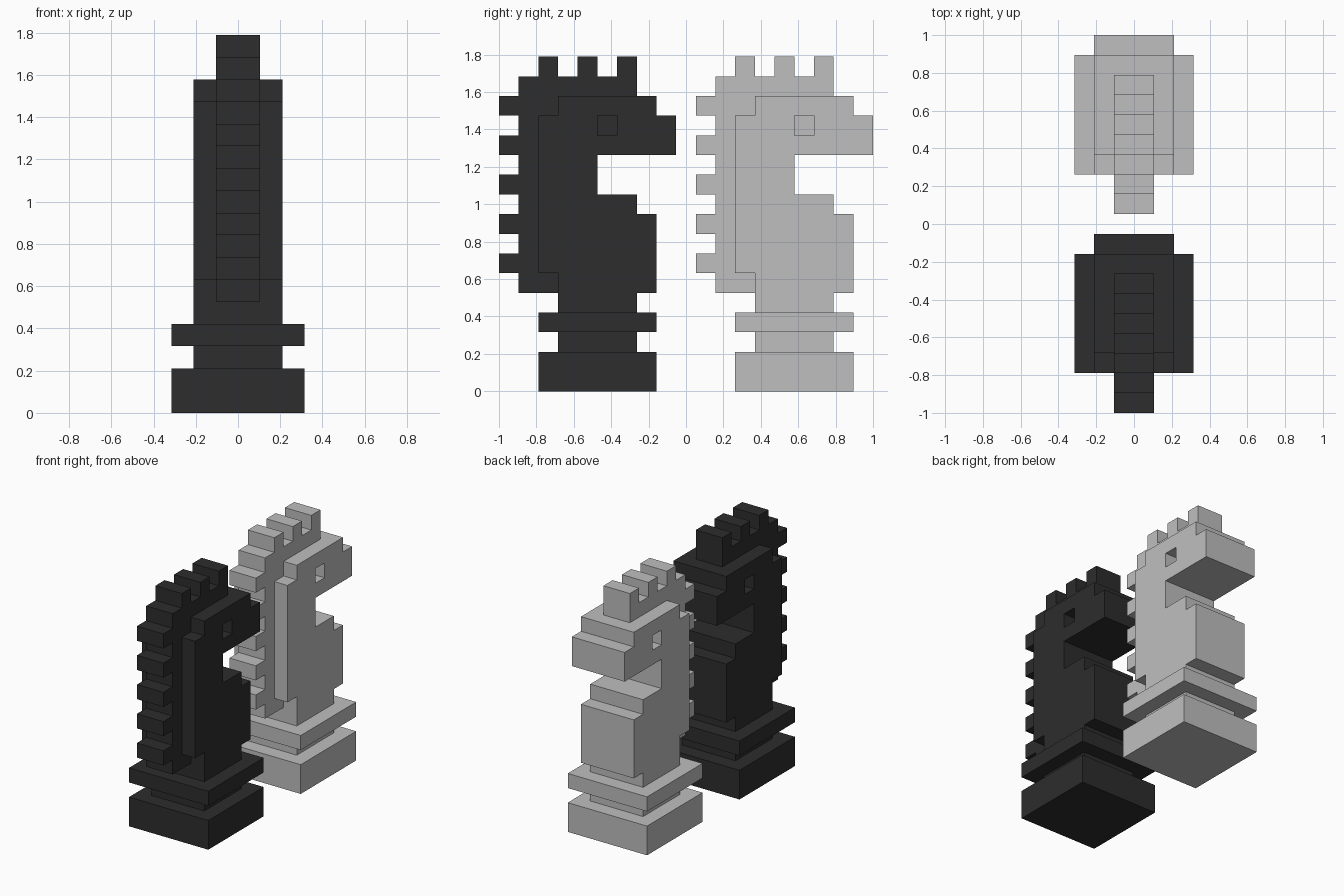
import bpy
import bmesh

cube = bpy.data.objects.get("Cube")
if cube:
    bpy.data.objects.remove(cube, do_unlink=True)

U = 2 / 19  # one block of the blocky design


def make_material(name, value):
    mat = bpy.data.materials.new(name)
    mat.use_nodes = True
    color = (value, value, value, 1)
    mat.diffuse_color = color
    bsdf = mat.node_tree.nodes["Principled BSDF"]
    bsdf.inputs["Base Color"].default_value = color
    bsdf.inputs["Roughness"].default_value = 0.7
    return mat


def extrude_profile(name, profile, x0, x1, shift, mat):
    """Extrude a (y, z) outline, given in blocks, from x0 to x1."""
    bm = bmesh.new()
    verts = [bm.verts.new((x0 * U, (y + shift) * U - 1, z * U)) for y, z in profile]
    face = bm.faces.new(verts)
    ext = bmesh.ops.extrude_face_region(bm, geom=[face])
    moved = [v for v in ext["geom"] if isinstance(v, bmesh.types.BMVert)]
    bmesh.ops.translate(bm, verts=moved, vec=((x1 - x0) * U, 0, 0))
    bmesh.ops.recalc_face_normals(bm, faces=bm.faces)
    mesh = bpy.data.meshes.new(name)
    bm.to_mesh(mesh)
    bm.free()
    mesh.materials.append(mat)
    obj = bpy.data.objects.new(name, mesh)
    bpy.context.collection.objects.link(obj)
    return obj


def rect(y0, y1, z0, z1):
    return [(y0, z0), (y1, z0), (y1, z1), (y0, z1)]


# Stacked pedestal: name, y range, z range, half width
PEDESTAL = [
    ("base", 2, 8, 0, 2, 3),
    ("lower_neck", 3, 7, 2, 3, 2),
    ("collar", 2, 8, 3, 4, 3),
    ("upper_neck", 3, 7, 4, 5, 2),
]

# Chest, throat, muzzle and brow outline
BODY = [(3, 5), (8, 5), (8, 9), (7, 9), (7, 10), (5, 10), (5, 12), (9, 12),
        (9, 14), (8, 14), (8, 15), (3, 15), (3, 14), (2, 14), (2, 6), (3, 6)]

# Mane outline: inner edge hugs the body, outer edge is a comb of teeth
MANE = [(1, 5), (3, 5), (3, 6), (2, 6), (2, 14), (3, 14), (3, 15), (7, 15)]
for y in (6, 4, 2):
    MANE += [(y + 1, 17), (y, 17), (y, 16)]
    if y > 2:
        MANE.append((y - 1, 16))
MANE.append((1, 16))
for z in (14, 12, 10, 8, 6):
    MANE += [(1, z + 1), (0, z + 1), (0, z), (1, z)]


def build_knight(prefix, shift, mat):
    for name, y0, y1, z0, z1, half in PEDESTAL:
        extrude_profile(f"{prefix}_{name}", rect(y0, y1, z0, z1), -half, half, shift, mat)
    extrude_profile(f"{prefix}_mane", MANE, -1, 1, shift, mat)
    body = extrude_profile(f"{prefix}_horse_body", BODY, -2, 2, shift, mat)

    # Square eye sockets, one block deep on each side
    for x0, x1 in ((-3, -1), (1, 3)):
        cutter = extrude_profile("eye_cutter", rect(5, 6, 13, 14), x0, x1, shift, mat)
        cutter.hide_render = True
        mod = body.modifiers.new("eye_socket", "BOOLEAN")
        mod.operation = "DIFFERENCE"
        mod.solver = "EXACT"
        mod.object = cutter
        bpy.context.view_layer.objects.active = body
        bpy.ops.object.modifier_apply(modifier=mod.name)
        bpy.data.objects.remove(cutter, do_unlink=True)


# Two matching pieces, one behind the other
build_knight("dark", 0, make_material("charcoal", 0.026))
build_knight("light", 10, make_material("light_grey", 0.52))
